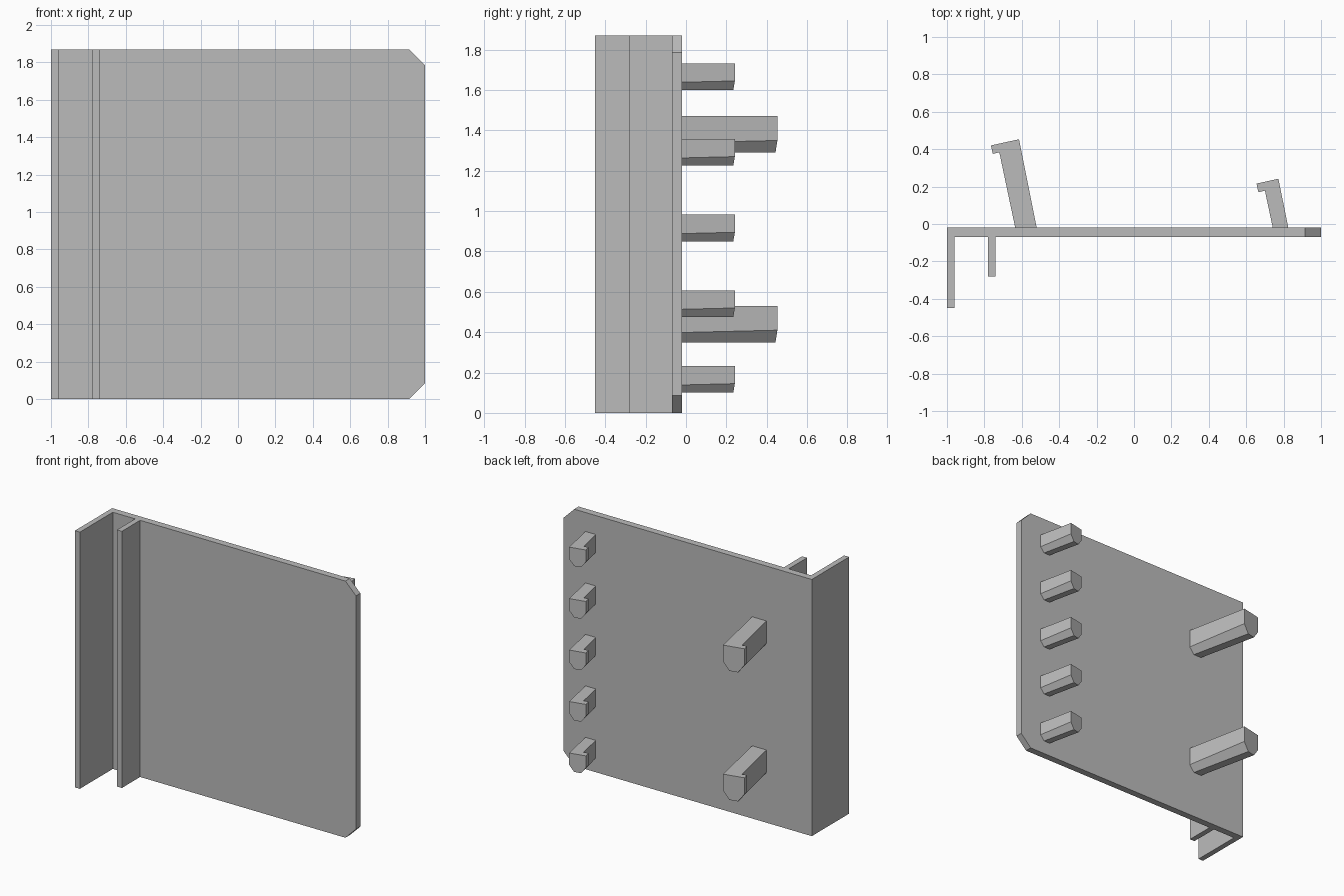
import bpy
import bmesh
from mathutils import Vector

cube = bpy.data.objects.get("Cube")
if cube:
    bpy.data.objects.remove(cube, do_unlink=True)

HEIGHT = 1.87
BACK, FRONT = -0.02, -0.07

grey = bpy.data.materials.new("light_grey")
grey.use_nodes = True
grey.diffuse_color = (0.5, 0.5, 0.5, 1)
grey.node_tree.nodes["Principled BSDF"].inputs["Base Color"].default_value = (0.5, 0.5, 0.5, 1)


def prism(bm, points, offset):
    """Extrude a closed outline by an offset."""
    face = bm.faces.new([bm.verts.new(p) for p in points])
    new = bmesh.ops.extrude_face_region(bm, geom=[face])["geom"]
    verts = [v for v in new if isinstance(v, bmesh.types.BMVert)]
    bmesh.ops.translate(bm, verts=verts, vec=offset)


def finish(name, bm):
    bmesh.ops.recalc_face_normals(bm, faces=bm.faces[:])
    mesh = bpy.data.meshes.new(name)
    bm.to_mesh(mesh)
    bm.free()
    mesh.materials.append(grey)
    obj = bpy.data.objects.new(name, mesh)
    bpy.context.collection.objects.link(obj)


# Panel with both flanges, one continuous section
bm = bmesh.new()
section = [(-1, BACK), (1, BACK), (1, FRONT), (-0.74, FRONT), (-0.74, -0.28),
           (-0.78, -0.28), (-0.78, FRONT), (-0.96, FRONT), (-0.96, -0.45), (-1, -0.45)]
prism(bm, [(x, y, 0) for x, y in section], (0, 0, HEIGHT))
# Clip the two corners of the free edge
for z, side in ((0, -1), (HEIGHT, 1)):
    bmesh.ops.bisect_plane(bm, geom=bm.verts[:] + bm.edges[:] + bm.faces[:],
                           plane_co=(0.915, 0, z), plane_no=(1, 0, side), clear_outer=True)
    bmesh.ops.holes_fill(bm, edges=[e for e in bm.edges if e.is_boundary], sides=0)
finish("flanged_panel", bm)


def hook(name, outline, bottom, top, rise, inset):
    """Leaning hook with a lip and a bevelled underside."""
    bm = bmesh.new()
    prism(bm, [(x, y, bottom) for x, y in outline], (0, 0, top - bottom))
    # Outline order: base left, base right, tip right, tip left, lip, notch
    right, left = Vector((*outline[2], 0)), Vector((*outline[3], 0))
    across = (right - left).normalized()
    for corner, way in ((right, across), (left, -across)):
        normal = way * rise - Vector((0, 0, inset))
        bmesh.ops.bisect_plane(bm, geom=bm.verts[:] + bm.edges[:] + bm.faces[:],
                               plane_co=corner + Vector((0, 0, bottom + rise)),
                               plane_no=normal, clear_outer=True)
        bmesh.ops.holes_fill(bm, edges=[e for e in bm.edges if e.is_boundary], sides=0)
    finish(name, bm)


# Large hooks near the flanges
large = [(-0.635, BACK), (-0.52, BACK), (-0.615, 0.453),
         (-0.765, 0.42), (-0.755, 0.375), (-0.72, 0.383)]
for i in range(2):
    z = 0.35 + 0.94 * i
    hook(f"large_hook_{i + 1}", large, z, z + 0.18, 0.06, 0.045)

# Row of small hooks near the free edge
small = [(0.742, BACK), (0.825, BACK), (0.772, 0.242),
         (0.655, 0.216), (0.665, 0.17), (0.7, 0.178)]
for i in range(5):
    z = 0.1 + 0.375 * i
    hook(f"small_hook_{i + 1}", small, z, z + 0.132, 0.045, 0.035)
